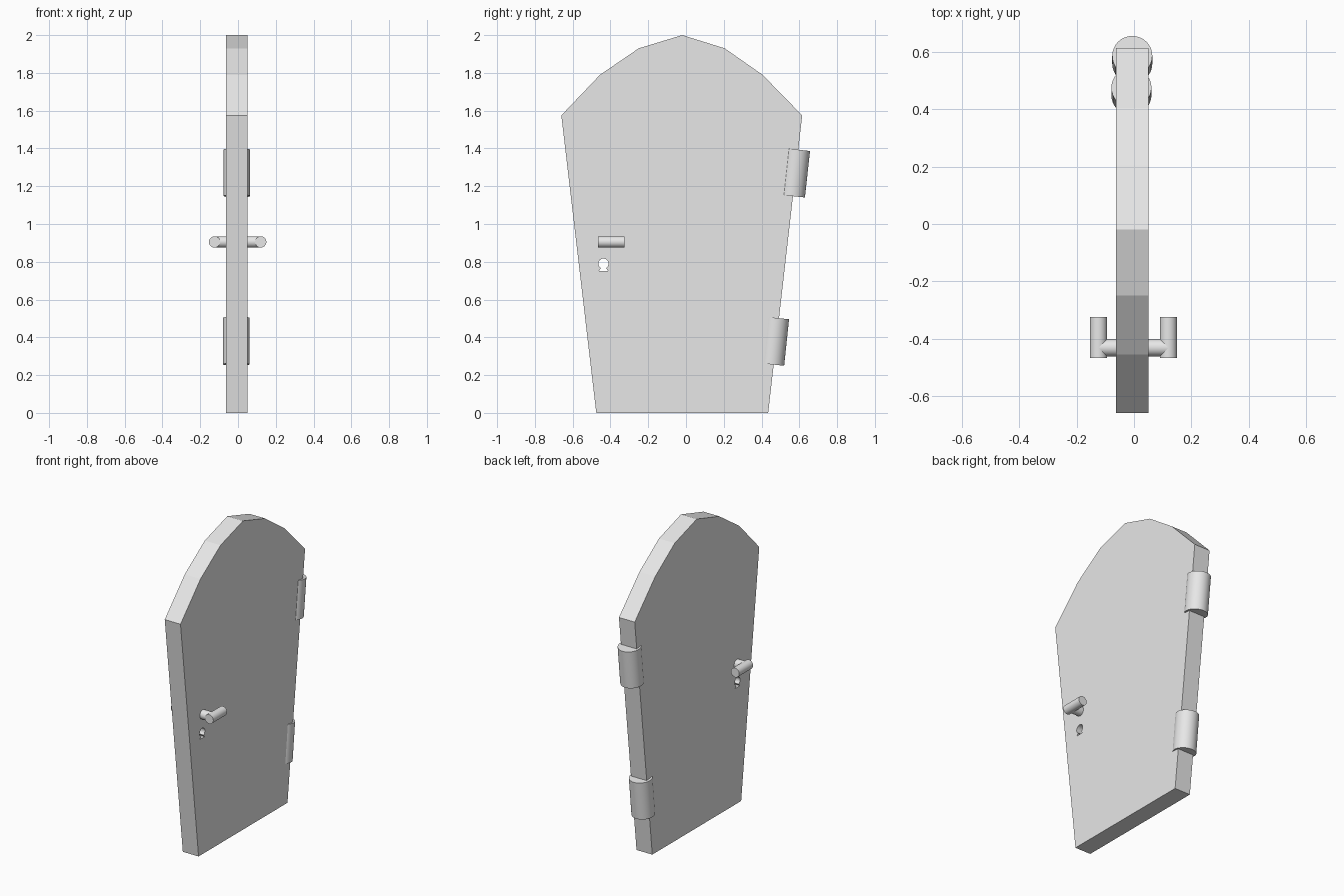
import bpy
import math
from mathutils import Vector

cube = bpy.data.objects.get("Cube")
if cube:
    bpy.data.objects.remove(cube, do_unlink=True)

# Single plain material
grey = bpy.data.materials.new("light grey")
grey.use_nodes = True
grey.diffuse_color = (0.8, 0.8, 0.8, 1)
for node in grey.node_tree.nodes:
    if node.type == 'BSDF_PRINCIPLED':
        node.inputs["Base Color"].default_value = grey.diffuse_color


def select_only(obj):
    bpy.ops.object.select_all(action='DESELECT')
    obj.select_set(True)
    bpy.context.view_layer.objects.active = obj


def extruded_panel(name, outlines, x_min, x_max):
    """Panel in the YZ plane; outlines after the first become holes."""
    curve = bpy.data.curves.new(name, 'CURVE')
    curve.dimensions = '2D'
    curve.fill_mode = 'BOTH'
    curve.extrude = (x_max - x_min) / 2
    for outline in outlines:
        spline = curve.splines.new('POLY')
        spline.points.add(len(outline) - 1)
        for point, (y, z) in zip(spline.points, outline):
            point.co = (y, z, 0, 1)
        spline.use_cyclic_u = True
    obj = bpy.data.objects.new(name, curve)
    bpy.context.collection.objects.link(obj)
    obj.location.x = (x_min + x_max) / 2
    obj.rotation_euler = (math.pi / 2, 0, math.pi / 2)
    curve.materials.append(grey)
    select_only(obj)
    bpy.ops.object.convert(target='MESH')
    bpy.ops.object.shade_flat()


def rod(name, start, end, radius):
    """Smooth capped cylinder between two points."""
    start, end = Vector(start), Vector(end)
    axis = end - start
    bpy.ops.mesh.primitive_cylinder_add(
        vertices=32, radius=radius, depth=axis.length,
        location=(start + end) / 2,
        rotation=axis.to_track_quat('Z', 'Y').to_euler())
    obj = bpy.context.object
    obj.name = name
    obj.data.materials.append(grey)
    select_only(obj)
    bpy.ops.object.shade_smooth_by_angle(angle=math.radians(40))


# Tapered door slab with a faceted arched top
door = [(-0.475, 0), (0.435, 0), (0.615, 1.575), (0.405, 1.79), (0.205, 1.93),
        (-0.02, 2), (-0.25, 1.93), (-0.455, 1.79), (-0.66, 1.575)]

# Keyhole: round top with a flared foot, cut right through
key_y, key_z, key_r = -0.437, 0.79, 0.027
keyhole = []
for i in range(19):
    a = math.radians(-60 + 300 * i / 18)
    keyhole.append((key_y + key_r * math.cos(a), key_z + key_r * math.sin(a)))
keyhole += [(key_y - 0.024, 0.752), (key_y + 0.024, 0.752)]
extruded_panel("door_slab", [door, keyhole], -0.063, 0.05)

# Hinge barrels lying along the slanted edge
rod("upper_hinge", (-0.006, 0.56, 1.148), (-0.006, 0.587, 1.394), 0.07)
rod("lower_hinge", (-0.009, 0.45, 0.257), (-0.009, 0.476, 0.503), 0.07)

# Handle: spindle through the door and a grip on each side
grip_x = {"right": -0.124, "left": 0.12}
rod("handle_spindle", (grip_x["right"], -0.432, 0.905),
    (grip_x["left"], -0.432, 0.905), 0.03)
for side, x in grip_x.items():
    rod(side + "_handle_grip", (x, -0.467, 0.905), (x, -0.325, 0.905), 0.03)
